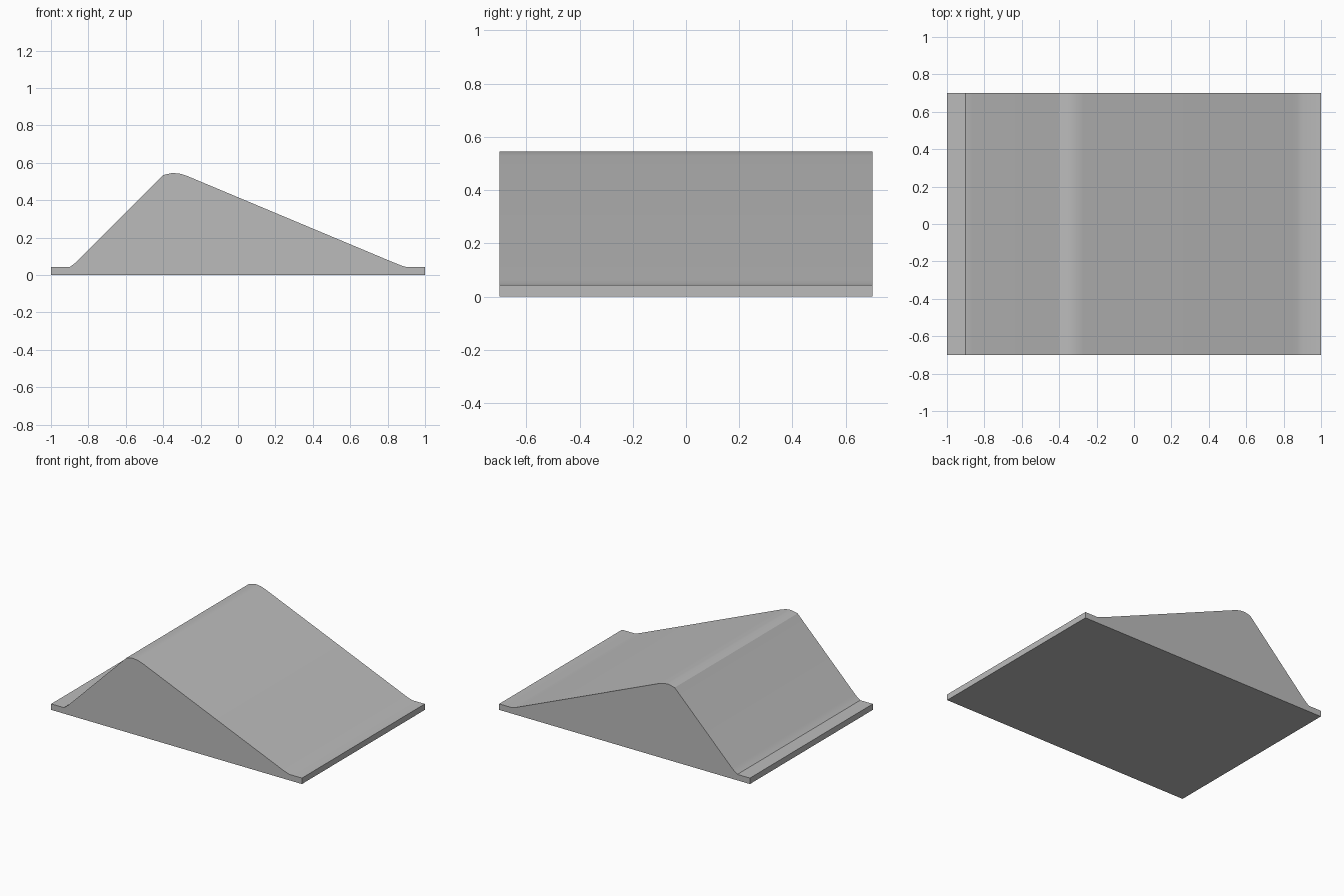
import bpy
import bmesh
import math

cube = bpy.data.objects.get("Cube")
if cube:
    bpy.data.objects.remove(cube, do_unlink=True)

HALF_DEPTH = 0.7

# Plain grey material
grey = bpy.data.materials.new("plain grey")
grey.use_nodes = True
colour = (0.5, 0.5, 0.5, 1)
grey.diffuse_color = colour
grey.node_tree.nodes["Principled BSDF"].inputs["Base Color"].default_value = colour

# Cross-section: thin base lips, steep left slope, rounded crest, long right slope
profile = [(-1, 0), (1, 0), (1, 0.043), (0.9, 0.043), (0.873, 0.051), (0.84, 0.064),
           (-0.27, 0.529), (-0.31, 0.542), (-0.35, 0.546), (-0.4, 0.535),
           (-0.86, 0.074), (-0.88, 0.057), (-0.9, 0.043), (-1, 0.043)]

# Extrude the section from front to back
bm = bmesh.new()
face = bm.faces.new([bm.verts.new((x, -HALF_DEPTH, z)) for x, z in profile])
extruded = bmesh.ops.extrude_face_region(bm, geom=[face])["geom"]
moved = [v for v in extruded if isinstance(v, bmesh.types.BMVert)]
bmesh.ops.translate(bm, verts=moved, vec=(0, 2 * HALF_DEPTH, 0))
bmesh.ops.recalc_face_normals(bm, faces=bm.faces)
mesh = bpy.data.meshes.new("ridged_ramp")
bm.to_mesh(mesh)
bm.free()
mesh.materials.append(grey)

ramp = bpy.data.objects.new("ridged_ramp", mesh)
bpy.context.collection.objects.link(ramp)

# Smooth the crest and toe, keep the hard corners
bpy.ops.object.select_all(action="DESELECT")
ramp.select_set(True)
bpy.context.view_layer.objects.active = ramp
bpy.ops.object.shade_smooth_by_angle(angle=math.radians(30))
